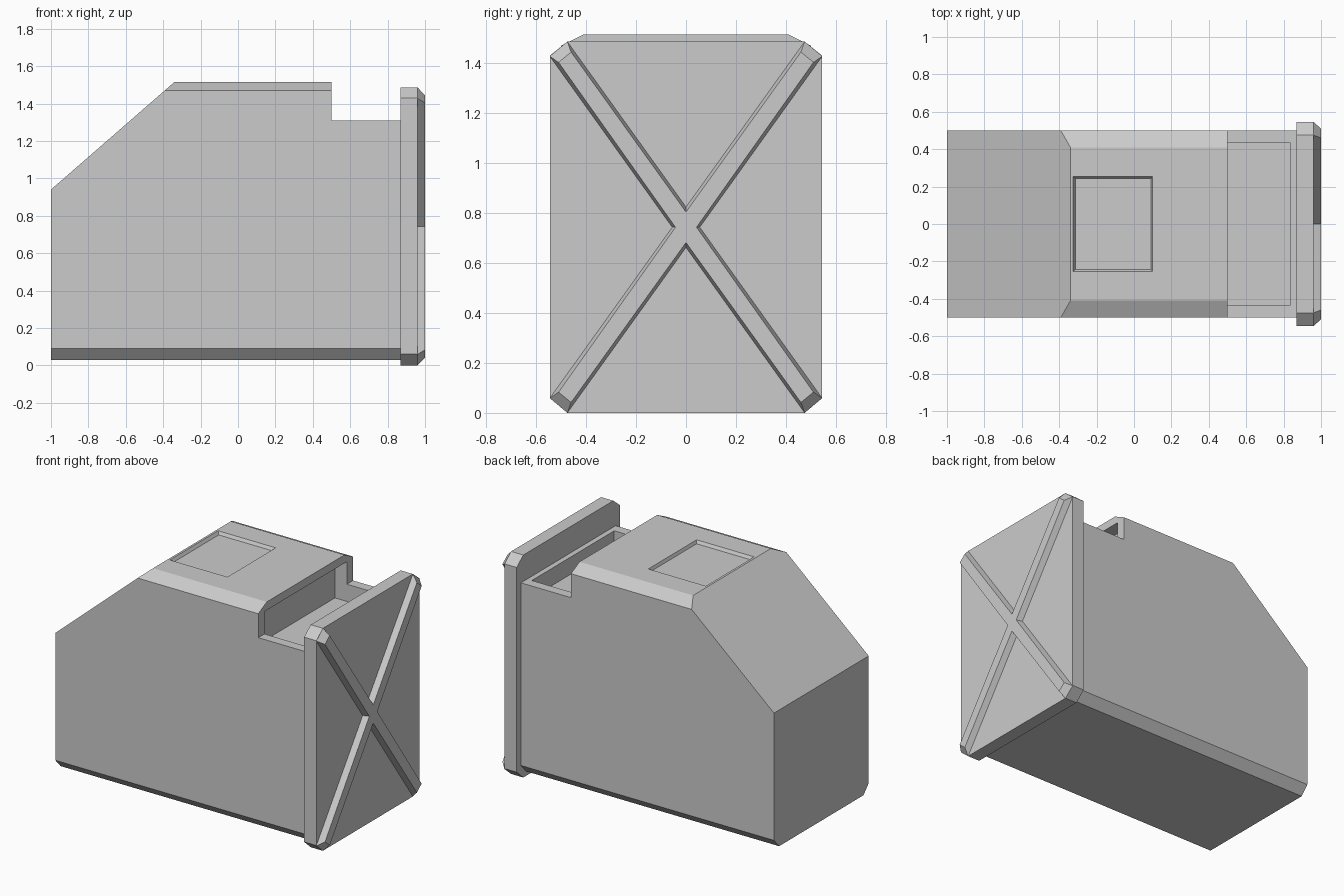
import bpy, bmesh
from mathutils import Vector

if "Cube" in bpy.data.objects:
    bpy.data.objects.remove(bpy.data.objects["Cube"])


def finish(bm, name):
    bmesh.ops.recalc_face_normals(bm, faces=bm.faces)
    me = bpy.data.meshes.new(name)
    bm.to_mesh(me)
    bm.free()
    ob = bpy.data.objects.new(name, me)
    bpy.context.collection.objects.link(ob)
    return ob


def loft(bm, ring_a, ring_b, cap_a=True):
    a = [bm.verts.new(p) for p in ring_a]
    b = [bm.verts.new(p) for p in ring_b]
    n = len(a)
    for i in range(n):
        j = (i + 1) % n
        bm.faces.new((a[i], a[j], b[j], b[i]))
    bm.faces.new(b)
    if cap_a:
        bm.faces.new(a[::-1])


def at_x(x, ring):
    return [(x, y, z) for y, z in ring]


def mirror_y(half):
    return half + [(-y, z) for y, z in reversed(half)]


def rect(x0, x1, y, z):
    return [(x0, -y, z), (x1, -y, z), (x1, y, z), (x0, y, z)]


def cut(target, low, high):
    bm = bmesh.new()
    loft(bm, low, high)
    cutter = finish(bm, "cutter")
    cutter.hide_render = True
    mod = target.modifiers.new("cut", "BOOLEAN")
    mod.operation = "DIFFERENCE"
    mod.solver = "EXACT"
    mod.object = cutter
    bpy.context.view_layer.objects.active = target
    bpy.ops.object.modifier_apply(modifier=mod.name)
    bpy.data.objects.remove(cutter)


# Bin body: chamfered cross-section run along x, with a sloped back top
section = mirror_y([(0.445, 0.03), (0.5, 0.09), (0.5, 1.47), (0.41, 1.515)])
bm = bmesh.new()
loft(bm, at_x(-1, section), at_x(0.87, section))
res = bmesh.ops.bisect_plane(bm, geom=bm.verts[:] + bm.edges[:] + bm.faces[:],
                             plane_co=Vector((-1, 0, 0.94)),
                             plane_no=Vector((-0.575, 0, 0.66)), clear_outer=True)
bmesh.ops.holes_fill(bm, edges=[e for e in bm.edges if e.is_boundary])
body = finish(bm, "body")

# Step, hollow mouth under the hood, and shallow lid recess
cut(body, rect(0.5, 1.2, 0.8, 1.31), rect(0.5, 1.2, 0.8, 1.8))
cut(body, rect(0.412, 0.835, 0.435, 1.195), rect(0.412, 0.835, 0.435, 1.46))
cut(body, rect(-0.313, 0.092, 0.243, 1.495), rect(-0.337, 0.108, 0.267, 1.535))

# End plate with clipped corners
MID = 0.743
outline = mirror_y([(0.475, 0.0), (0.545, 0.062), (0.545, 1.43), (0.475, 1.486)])
bm = bmesh.new()
loft(bm, at_x(0.87, outline), at_x(0.96, outline))
finish(bm, "end_plate")


# Raised cross brace with bevelled sides
def cross(x, top, end_in, end_out, side):
    right = [(0, -top), (end_in[0], -end_in[1]), (end_out[0], -end_out[1]),
             (side, 0), end_out, end_in]
    ring = right + [(-y, -z) for y, z in right]
    return [(x, y, z + MID) for y, z in ring]


bm = bmesh.new()
loft(bm, cross(0.96, 0.081, (0.475, 0.743), (0.545, 0.684), 0.055),
     cross(1.0, 0.061, (0.46, 0.701), (0.51, 0.66), 0.042), cap_a=False)
finish(bm, "cross_brace")
